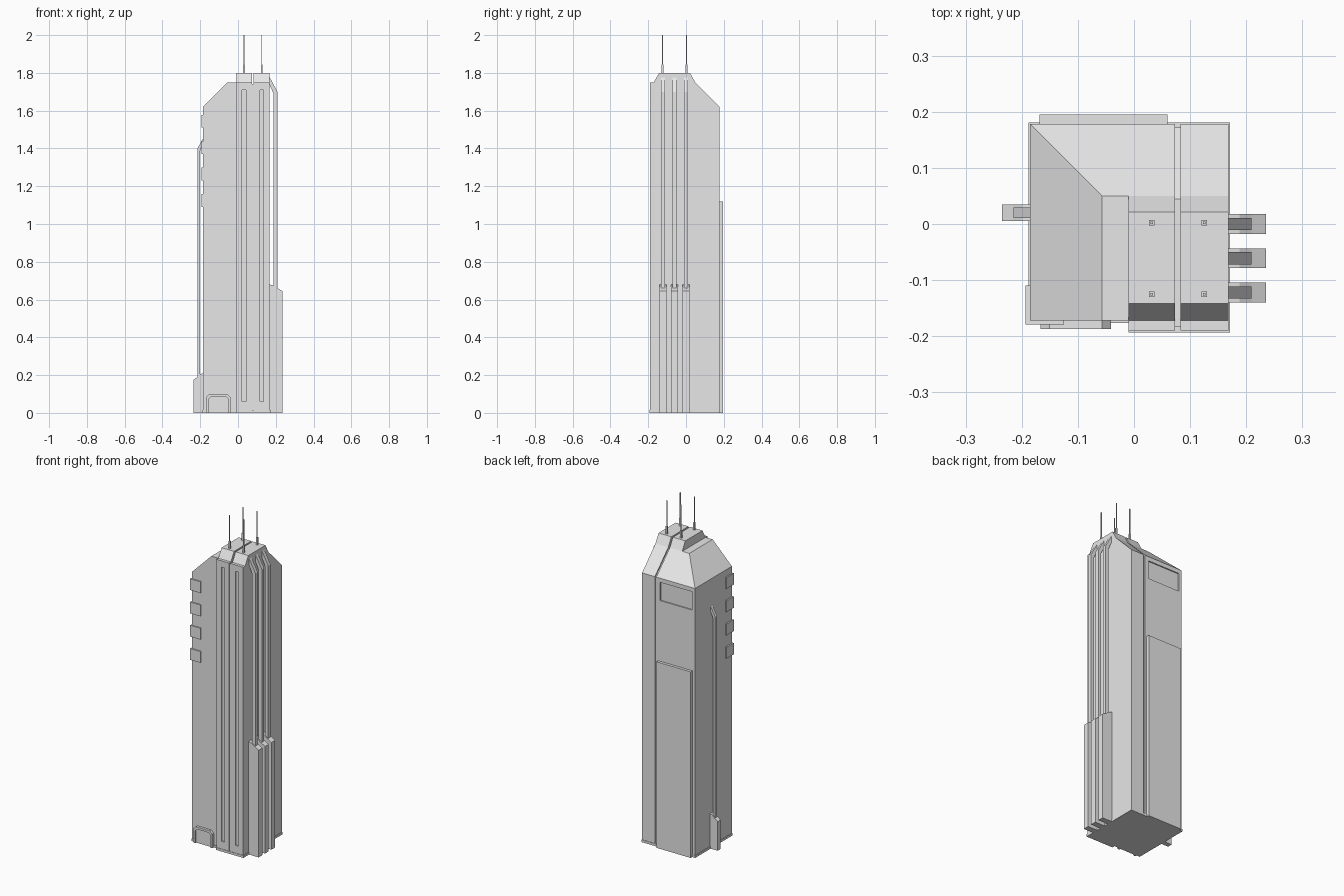
import bpy, bmesh
from mathutils import Vector

cube = bpy.data.objects.get("Cube")
if cube:
    bpy.data.objects.remove(cube, do_unlink=True)

GREY = (0.8, 0.8, 0.8, 1)
mat = bpy.data.materials.new("light grey")
mat.use_nodes = True
mat.diffuse_color = GREY
mat.node_tree.nodes["Principled BSDF"].inputs["Base Color"].default_value = GREY


def finish(name, bm):
    bmesh.ops.recalc_face_normals(bm, faces=bm.faces)
    mesh = bpy.data.meshes.new(name)
    bm.to_mesh(mesh)
    bm.free()
    mesh.materials.append(mat)
    ob = bpy.data.objects.new(name, mesh)
    bpy.context.scene.collection.objects.link(ob)
    return ob


def prism(name, pts, axis, a, b):
    """Extrude a 2D outline along an axis from a to b."""
    place = {"x": lambda p: (a, p[0], p[1]),
             "y": lambda p: (p[0], a, p[1]),
             "z": lambda p: (p[0], p[1], a)}[axis]
    bm = bmesh.new()
    face = bm.faces.new([bm.verts.new(place(p)) for p in pts])
    new = bmesh.ops.extrude_face_region(bm, geom=[face])["geom"]
    step = Vector([(b - a) * (axis == c) for c in "xyz"])
    bmesh.ops.translate(bm, vec=step, verts=[v for v in new if isinstance(v, bmesh.types.BMVert)])
    return finish(name, bm)


def box(name, x, y, z):
    return prism(name, [(x[0], y[0]), (x[1], y[0]), (x[1], y[1]), (x[0], y[1])], "z", *z)


def cut(target, cutter):
    cutter.hide_render = True
    cutter.display_type = "WIRE"
    cutter.hide_set(True)
    mod = target.modifiers.new("recess", "BOOLEAN")
    mod.operation = "DIFFERENCE"
    mod.solver = "EXACT"
    mod.object = cutter


LEFT, RIGHT, MID = -0.185, 0.168, -0.01
BACK, FRONT, BAY = 0.178, -0.172, -0.19
EAVE, RIDGE, TOP = 1.62, 1.748, 1.8

# Main shaft with hipped roof
bm = bmesh.new()
corners = [(x, y, 0) for x in (LEFT, MID) for y in (FRONT, BACK)]
corners += [(LEFT, FRONT, EAVE), (LEFT, BACK, EAVE), (MID, BACK, EAVE)]
corners += [(x, y, RIDGE) for x in (-0.057, MID) for y in (FRONT, 0.05)]
for c in corners:
    bm.verts.new(c)
bmesh.ops.convex_hull(bm, input=bm.verts)
bmesh.ops.dissolve_limit(bm, angle_limit=0.02, verts=bm.verts, edges=bm.edges)
main = finish("main_shaft", bm)

# Two taller bays with a narrow recessed joint between them
bay_outline = [(BAY, 0), (BAY, RIDGE), (FRONT, RIDGE), (-0.142, TOP),
               (0.021, TOP), (0.05, RIDGE), (BACK, EAVE), (BACK, 0)]
bays = {"inner_bay": (MID, 0.073), "outer_bay": (0.083, RIGHT)}
bay_objects = []
for name, (x0, x1) in bays.items():
    bay = prism(name, bay_outline, "x", x0, x1)
    bay_objects.append(bay)
    mid = (x0 + x1) / 2
    slot = box(name + "_slot_cutter", (mid - 0.01, mid + 0.01), (BAY - 0.02, BAY + 0.008), (0.06, 1.71))
    cut(bay, slot)
    # Roof masts
    for y in (0.002, -0.125):
        for part, r, z in (("mast_base", 0.005, (TOP, 1.845)), ("mast", 0.0022, (1.84, 2.0))):
            box(part, (mid - r, mid + r), (y - r, y + r), z)
joint = [(BAY + 0.006, 0), (BAY + 0.006, 1.74), (0.045, 1.74), (BACK - 0.006, EAVE - 0.006), (BACK - 0.006, 0)]
prism("bay_joint", joint, "x", 0.073, 0.083)

# Recessed rear panel near the roof
panel = box("rear_panel_cutter", (-0.165, 0.048), (BACK - 0.007, BACK + 0.02), (1.485, 1.595))
cut(main, panel)
cut(bay_objects[0], panel)

# Rear slab and base plinth
box("rear_slab", (-0.168, 0.06), (BACK - 0.002, 0.195), (0, 1.12))
box("main_plinth", (LEFT - 0.003, MID), (FRONT - 0.004, BACK + 0.003), (0, 0.014))
box("bay_plinth", (MID, RIGHT + 0.003), (BAY - 0.003, BACK + 0.003), (0, 0.014))

# Corner boxes
for z in (1.09, 1.23, 1.37, 1.51):
    box("corner_box", (-0.193, -0.125), (-0.179, -0.11), (z, z + 0.068))


# Side ducts: wide foot, and a thin riser that bends back to the wall
def duct(name, side, wall, y, foot_half, riser_half, foot_z, bend_z, out, riser, rise):
    def sx(pts):
        return [(side * px, pz) for px, pz in pts]
    foot = [(wall, 0), (out, 0), (out, foot_z), (riser[1], foot_z + 0.015),
            (riser[0], foot_z + 0.03), (wall, foot_z + 0.035)]
    prism(name + "_foot", sx(foot), "y", y - foot_half, y + foot_half)
    pipe = [(riser[0], foot_z), (riser[1], foot_z), (riser[1], bend_z),
            (wall, bend_z + rise), (wall, bend_z + rise * 0.5), (riser[0], bend_z - 0.01)]
    prism(name + "_riser", sx(pipe), "y", y - riser_half, y + riser_half)


for y in (0.0, -0.061, -0.122):
    duct("left_duct", 1, RIGHT - 0.002, y, 0.0175, 0.011, 0.645, 1.7, 0.235, (0.188, 0.209), 0.08)
duct("right_duct", -1, 0.184, 0.02, 0.0145, 0.009, 0.175, 1.4, 0.235, (0.2, 0.215), 0.055)


# Arched entrance frame and door
def arch(half, top, chamfer):
    c = -0.104
    return [(c - half, 0), (c - half, top - chamfer), (c - half + chamfer, top),
            (c + half - chamfer, top), (c + half, top - chamfer), (c + half, 0)]


prism("entrance_frame", arch(0.063, 0.1, 0.016) + arch(0.05, 0.087, 0.012)[::-1], "y", FRONT, -0.187)
prism("entrance_door", arch(0.05, 0.087, 0.012), "y", FRONT, -0.178)
